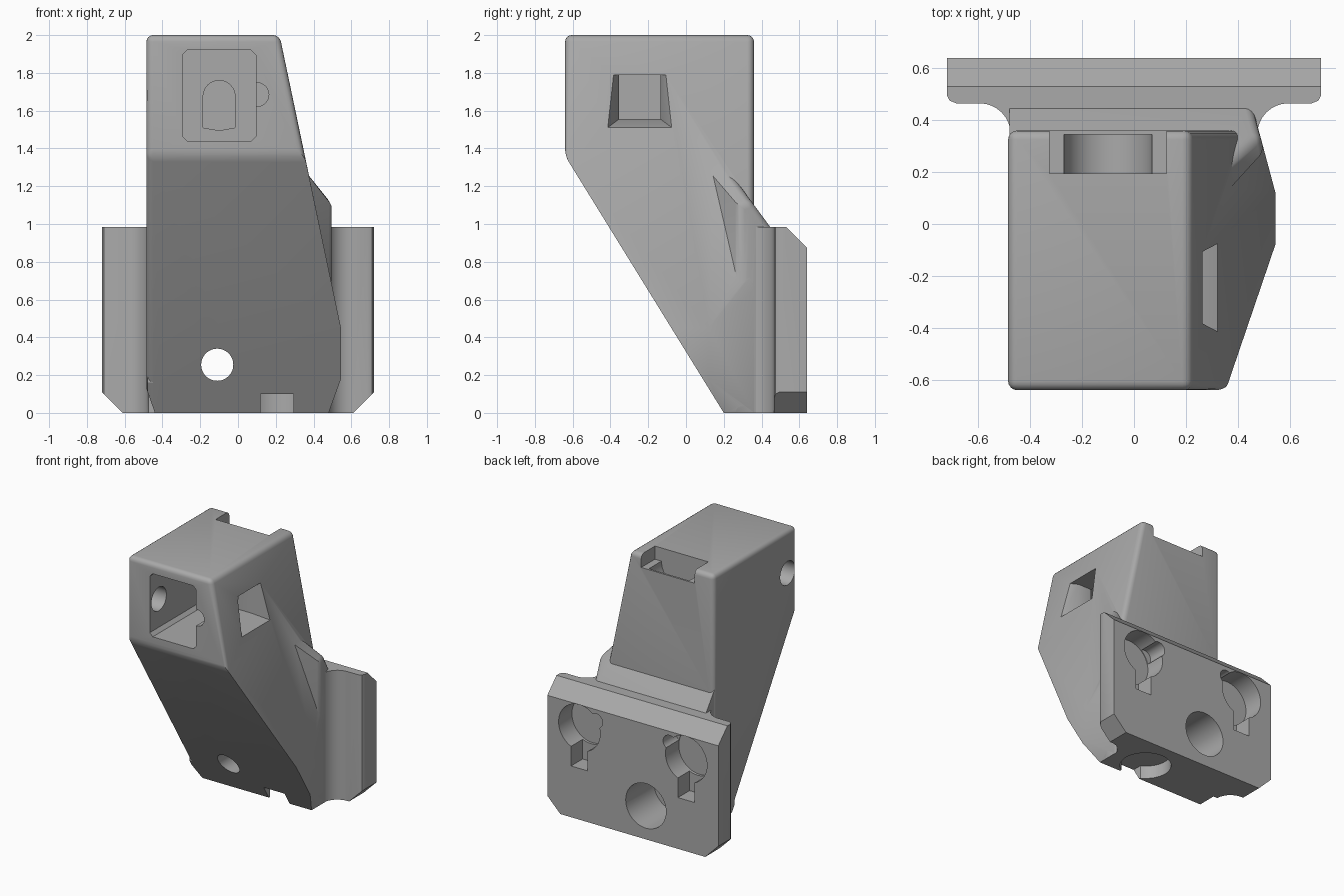
import bpy, bmesh, math
from mathutils import Vector, Matrix

cube = bpy.data.objects.get("Cube")
if cube:
    bpy.data.objects.remove(cube, do_unlink=True)

grey = bpy.data.materials.new("matte_grey")
grey.use_nodes = True
colour = (0.4, 0.4, 0.4, 1)
grey.diffuse_color = colour
grey.node_tree.nodes["Principled BSDF"].inputs["Base Color"].default_value = colour


def make(name, bm):
    bmesh.ops.recalc_face_normals(bm, faces=bm.faces)
    mesh = bpy.data.meshes.new(name)
    bm.to_mesh(mesh)
    bm.free()
    mesh.materials.append(grey)
    obj = bpy.data.objects.new(name, mesh)
    bpy.context.collection.objects.link(obj)
    return obj


def box(x, y, z):
    bm = bmesh.new()
    bmesh.ops.create_cube(bm, size=1)
    for v in bm.verts:
        v.co = [r[0] if c < 0 else r[1] for c, r in zip(v.co, (x, y, z))]
    return bm


def cut(bm, point, normal):
    """Trim away everything on the normal's side and cap the gap."""
    bmesh.ops.bisect_plane(bm, geom=bm.verts[:] + bm.edges[:] + bm.faces[:],
                           plane_co=point, plane_no=normal, clear_outer=True)
    bmesh.ops.holes_fill(bm, edges=[e for e in bm.edges if e.is_boundary], sides=0)


def soften(bm, radius, rule):
    edges = [e for e in bm.edges if rule((e.verts[0].co + e.verts[1].co) / 2)
             and e.calc_face_angle(0) > 0.3]
    bmesh.ops.bevel(bm, geom=edges, offset=radius, segments=4, profile=0.5,
                    affect='EDGES', clamp_overlap=True)


def prism(points, axis, low, high):
    """Extrude a closed profile along y or z."""
    bm = bmesh.new()
    place = (lambda a, b: (a, low, b)) if axis == 'y' else (lambda a, b: (a, b, low))
    face = bm.faces.new([bm.verts.new(place(a, b)) for a, b in points])
    ext = bmesh.ops.extrude_face_region(bm, geom=[face])["geom"]
    step = Vector((0, high - low, 0)) if axis == 'y' else Vector((0, 0, high - low))
    bmesh.ops.translate(bm, vec=step, verts=[v for v in ext if isinstance(v, bmesh.types.BMVert)])
    return bm


def rod(centre, radius, length, axis):
    turn = {'x': Matrix.Rotation(math.pi / 2, 4, 'Y'),
            'y': Matrix.Rotation(math.pi / 2, 4, 'X'), 'z': Matrix()}[axis]
    bm = bmesh.new()
    bmesh.ops.create_cone(bm, cap_ends=True, segments=48, radius1=radius, radius2=radius,
                          depth=length, matrix=Matrix.Translation(centre) @ turn)
    return bm


def combine(target, bm, operation, name):
    tool = make(name, bm)
    tool.hide_render = True
    mod = target.modifiers.new(name, 'BOOLEAN')
    mod.object, mod.operation, mod.solver = tool, operation, 'EXACT'
    bpy.context.view_layer.objects.active = target
    bpy.ops.object.modifier_apply(modifier=mod.name)
    bpy.data.objects.remove(tool, do_unlink=True)


# Planes shared by the housing and its neck
def trim_shared(bm):
    cut(bm, (0, 0.2, 0), (0, -1.36, -0.84))           # sloping underside
    cut(bm, (0.545, 0.12, 0), (0.28, 0.075, 0))       # taper towards the plate
    cut(bm, (0.48, 0, 0), (0.18, 0, -0.065))          # lower side chamfers
    cut(bm, (-0.44, 0, 0), (-0.13, 0, -0.045))


# Main housing
bm = box((-0.485, 0.545), (-0.64, 0.36), (0, 2))
cut(bm, (0.22, 0, 2), (1.55, 0, 0.325))
trim_shared(bm)
soften(bm, 0.035, lambda c: c.z > 0.3 and (c.z > 1.3 or c.x < 0))
housing = make("bracket_housing", bm)

# Neck that joins the housing to the plate
bm = box((-0.48, 0.505), (0.1, 0.5), (0, 1.4))
cut(bm, (0, 0.25, 1.25), (0, 0.285, 0.21))
cut(bm, (0.4, 0.17, 0), (0.11, -0.1, 0))
cut(bm, (0.38, 0, 1.25), (0.15, 0, 0.12))
trim_shared(bm)
soften(bm, 0.03, lambda c: c.z > 0.3 and c.x > 0.2 and c.y > 0.2)
combine(housing, bm, 'UNION', "neck")

# Mounting plate with concave fillets
half = [(0.72, 0.64), (0.72, 0.495), (0.71, 0.475), (0.685, 0.465)]
for i in range(9):
    a = math.pi / 2 * (1 + i / 8)
    half.append((0.595 + 0.12 * math.cos(a), 0.345 + 0.12 * math.sin(a)))
bm = prism(half + [(-x, y) for x, y in reversed(half)], 'z', 0, 0.985)
cut(bm, (0, 0.53, 0.985), (0, 1, 1))
for s in (-1, 1):
    cut(bm, (s * 0.61, 0, 0), (s, 0, -1))
combine(housing, bm, 'UNION', "mounting_plate")


def carve(bm, name):
    combine(housing, bm, 'DIFFERENCE', name)


# Front chamber with clipped corners, and its arched rear recess
x0, x1, z0, z1, c = -0.295, 0.095, 1.44, 1.92, 0.025
carve(prism([(x0 + c, z0), (x1 - c, z0), (x1, z0 + c), (x1, z1 - c),
             (x1 - c, z1), (x0 + c, z1), (x0, z1 - c), (x0, z0 + c)],
            'y', -0.7, 0.05), "chamber")
arch = [(-0.185, 1.51), (-0.1, 1.495), (-0.015, 1.51)]
arch += [(-0.1 + 0.085 * math.cos(math.pi * i / 12), 1.675 + 0.085 * math.sin(math.pi * i / 12))
         for i in range(13)]
carve(prism(arch, 'y', 0, 0.17), "arched_recess")
carve(rod((0.1, -0.6, 1.685), 0.063, 0.2, 'y'), "front_notch")
carve(rod((-0.4, -0.53, 1.68), 0.09, 0.3, 'x'), "side_hole")

# Flared side window
bm = box((0.21, 0.4), (-0.355, -0.135), (1.555, 1.79))
for v in bm.verts:
    if v.co.x > 0.3:
        v.co.y += math.copysign(0.1, v.co.y + 0.245)
        if v.co.z < 1.6:
            v.co.z -= 0.075
carve(bm, "window_flare")
carve(box((0, 0.22), (-0.355, -0.135), (1.555, 1.79)), "window_opening")

# Notch in the top rear edge
carve(box((-0.325, 0.125), (0.195, 0.5), (1.9, 2.1)), "top_notch")
carve(rod((-0.1, 0.27, 1.9), 0.17, 0.15, 'y'), "notch_cradle")

# Drain bore and pocket underneath
carve(rod((-0.11, 0.2, 0.255), 0.085, 2, 'y'), "through_bore")
carve(rod((-0.11, 0.5, 0.255), 0.17, 0.4, 'y'), "counterbore")
carve(rod((0.205, 0.37, 0), 0.18, 0.2, 'z'), "bottom_pocket")
carve(box((0.12, 0.295), (0, 0.36), (-0.1, 0.1)), "bottom_slot")

# Keyholes in the rear of the plate
for s in (-1, 1):
    x = s * 0.45
    carve(rod((x, 0.6, 0.7), 0.175, 0.24, 'y'), "keyhole_round")
    carve(rod((x - s * 0.14, 0.6, 0.79), 0.055, 0.23, 'y'), "keyhole_relief")
    carve(box((x - 0.07, x + 0.07), (0.5, 0.8), (0.39, 0.6)), "keyhole_slot")

bpy.ops.object.select_all(action='DESELECT')
housing.select_set(True)
bpy.context.view_layer.objects.active = housing
bpy.ops.object.shade_smooth_by_angle(angle=math.radians(30))
